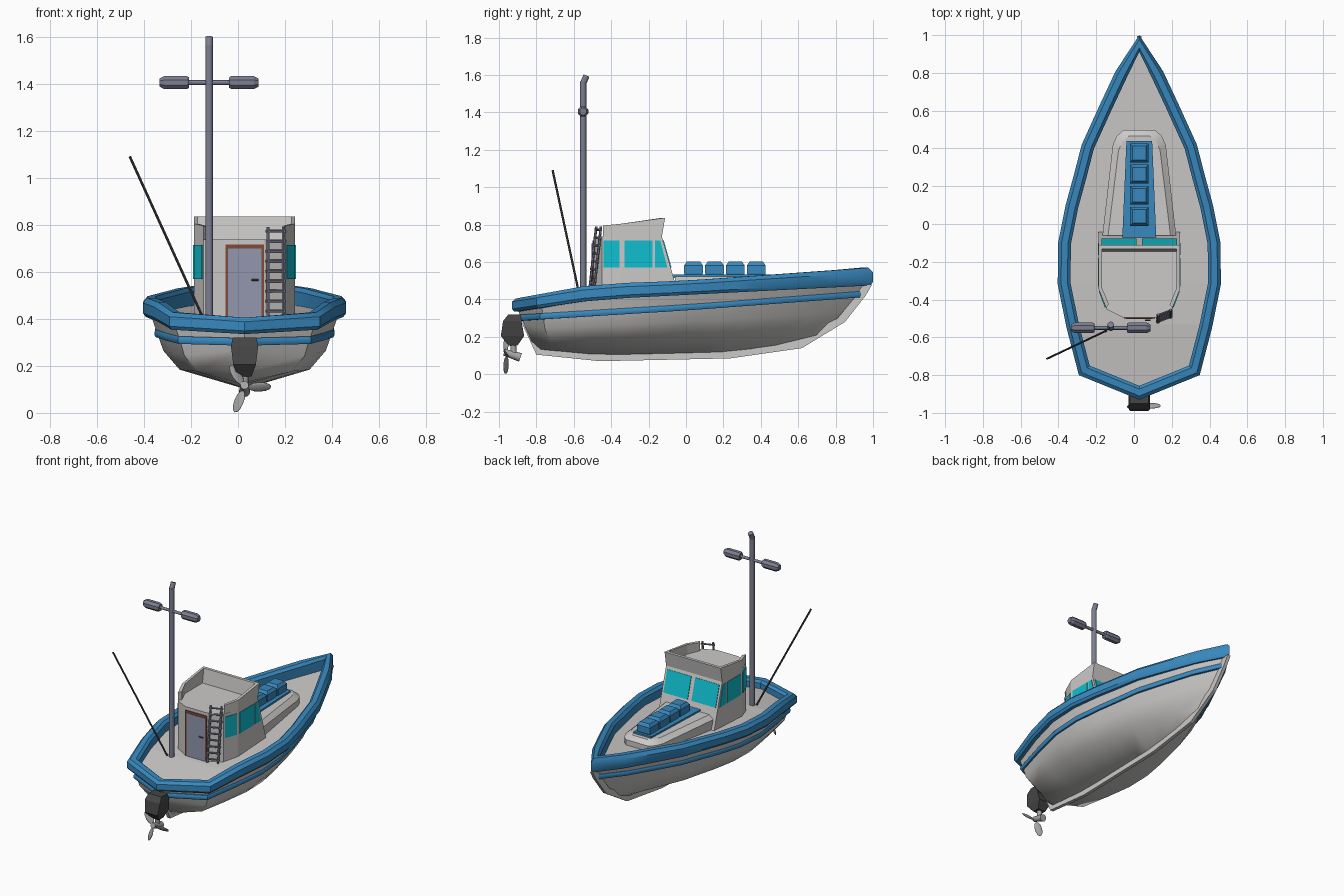
import bpy, bmesh, math
from mathutils import Vector, Matrix

cube = bpy.data.objects.get("Cube")
if cube:
    bpy.data.objects.remove(cube, do_unlink=True)

CX = 0.028  # the hull's centre line


def material(name, r, g, b):
    m = bpy.data.materials.new(name)
    m.use_nodes = True
    m.diffuse_color = (r, g, b, 1)
    m.node_tree.nodes["Principled BSDF"].inputs["Base Color"].default_value = (r, g, b, 1)
    return m


WHITE = material("off white paint", .60, .59, .58)
BLUE = material("blue paint", .04, .25, .52)
GLASS = material("teal glass", .005, .52, .63)
STEEL = material("blue grey steel", .20, .21, .28)
DOOR = material("door grey", .29, .31, .42)
WOOD = material("brown wood", .22, .07, .04)
DARK = material("dark motor grey", .06, .06, .06)
LIGHT = material("propeller grey", .38, .38, .38)


def finish(name, bm, mat, smooth=0):
    bmesh.ops.remove_doubles(bm, verts=bm.verts, dist=1e-5)
    bmesh.ops.recalc_face_normals(bm, faces=bm.faces)
    me = bpy.data.meshes.new(name)
    bm.to_mesh(me)
    bm.free()
    ob = bpy.data.objects.new(name, me)
    bpy.context.collection.objects.link(ob)
    ob.location.x = CX
    me.materials.append(mat)
    if smooth:
        bpy.ops.object.select_all(action='DESELECT')
        ob.select_set(True)
        bpy.context.view_layer.objects.active = ob
        bpy.ops.object.shade_smooth_by_angle(angle=math.radians(smooth))
    return ob


def loft(name, rings, mat, smooth=0, caps=True, closed=False):
    """Skin matching closed rings of points."""
    bm = bmesh.new()
    vs = [[bm.verts.new(p) for p in r] for r in rings]
    n = len(rings[0])
    pairs = list(zip(vs, vs[1:])) + ([(vs[-1], vs[0])] if closed else [])
    for a, b in pairs:
        for i in range(n):
            j = (i + 1) % n
            bm.faces.new((a[i], a[j], b[j], b[i]))
    if caps and not closed:
        bm.faces.new(vs[0])
        bm.faces.new(vs[-1])
    return finish(name, bm, mat, smooth)


def tube(name, a, b, r, mat, sides=8, r2=None):
    a, b = Vector(a), Vector(b)
    bm = bmesh.new()
    rot = (b - a).to_track_quat('Z', 'Y').to_matrix().to_4x4()
    bmesh.ops.create_cone(bm, cap_ends=True, segments=sides, radius1=r, radius2=r2 or r,
                          depth=(b - a).length, matrix=Matrix.Translation((a + b) / 2) @ rot)
    return finish(name, bm, mat, 50)


def plate(name, pts, mat, t=.004):
    p = [Vector(q) for q in pts]
    n = (p[1] - p[0]).cross(p[2] - p[0]).normalized() * t
    return loft(name, [[q - n for q in p], [q + n for q in p]], mat)


def rect(hx, y0, y1, z):
    return [(-hx, y0, z), (hx, y0, z), (hx, y1, z), (-hx, y1, z)]


def lerp(table):
    """Piecewise linear function through (input, output) pairs."""
    def f(v):
        for (a, fa), (b, fb) in zip(table, table[1:]):
            if v <= b:
                break
        return fa + (fb - fa) * (v - a) / (b - a)
    return f


# Plan outline of the hull, from bow to stern on the left side
HALF = [(0, 1), (.125, .81), (.205, .64), (.305, .42), (.345, .265), (.39, .1),
        (.43, -.1), (.432, -.32), (.385, -.55), (.32, -.8), (0, -.93)]


def outline(ratio, y0, y1):
    h = [(x * ratio, y0 + (y + .93) / 1.93 * (y1 - y0)) for x, y in HALF]
    return h + [(-x, y) for x, y in h[-2:0:-1]]


def band(name, loop, section, mat):
    """Sweep a section of (inward distance, height function) round a plan outline."""
    pts, n, rings = [Vector(p) for p in loop], len(loop), []
    for i, p in enumerate(pts):
        t1 = (p - pts[i - 1]).normalized()
        t2 = (pts[(i + 1) % n] - p).normalized()
        t = (t1 + t2).normalized()
        miter = min(1 / max(t.dot(t1), .1), 1.3)
        inward = Vector((t.y, -t.x)) * miter
        rings.append([(*(p + inward * d), z(p.y)) for d, z in section])
    return loft(name, rings, mat, 35, closed=True)


rail_low = lerp([(-.93, .335), (-.48, .40), (1, .475)])
rail_top = lerp([(-.93, .405), (-.48, .483), (0, .50), (1, .57)])
strip_z = lerp([(-.9, .302), (0, .357), (1, .432)])
chine_z = lerp([(-.83, .175), (0, .19), (.72, .21)])
keel_z = lerp([(-.78, .13), (-.46, .10), (.235, .115), (.6, .165)])


def rail_at(f):
    return lambda y: rail_low(y) + f * (rail_top(y) - rail_low(y))


# Hull skin, level by level from gunwale to keel
levels = [(.93, -.9, .975, rail_at(.2)), (.86, -.885, .93, strip_z),
          (.80, -.87, .84, lambda y: strip_z(y) * .8 - .005 + .03 * (y < -.8)),
          (.64, -.83, .72, chine_z), (0, -.78, .6, keel_z)]
loft("hull", [[(x, y, z(y)) for x, y in outline(r, a, b)] for r, a, b, z in levels],
     WHITE, 40, caps=False)

# Keel and stem bar
keel = [(.995, .48), (.96, .42), (.85, .28), (.62, .14), (.235, .085), (-.46, .07), (-.8, .105), (-.885, .29)]
inner = [(.94, .48), (.91, .42), (.81, .30), (.59, .185), (.235, .125), (-.46, .11), (-.76, .14), (-.84, .29)]
loft("keel_bar", [[(-.012, *o), (.012, *o), (.012, *i), (-.012, *i)] for o, i in zip(keel, inner)], WHITE)

# Deck, spanned from side to side
bm = bmesh.new()
deck = [(x * .9, y * .96 - .005) for x, y in HALF]
rows = [[bm.verts.new((s * x, y, rail_at(.1)(y))) for s in (-1, 1)] for x, y in deck]
for a, b in zip(rows, rows[1:]):
    bm.faces.new((a[0], a[1], b[1], b[0]))
finish("deck", bm, WHITE)

# Blue gunwale and rubbing strip
band("gunwale", outline(1, -.93, 1),
     [(.012, rail_at(0)), (0, rail_at(.2)), (0, rail_at(.75)), (.018, rail_at(1)),
      (.052, rail_at(1)), (.068, rail_at(.8)), (.068, rail_at(0))], BLUE)
band("rubbing_strip", outline(.885, -.905, .955),
     [(d, lambda y, h=h: strip_z(y) + h) for d, h in
      [(.005, -.016), (0, -.008), (0, .008), (.005, .016), (.03, .016), (.03, -.016)]], BLUE)


# Wheelhouse, with a front wall that leans back
def front_y(z):
    return -.07 - (z - .53) * .286


ROOF = .738
plan = [(.215, -.345), (.175, -.45), (.085, -.495)]


def cabin_ring(z):
    right = [(.215, front_y(z))] + plan
    return [(x, y, z) for x, y in right + [(-x, y) for x, y in right[::-1]]]


loft("wheelhouse", [cabin_ring(.37), cabin_ring(ROOF)], WHITE)

# Parapet round the roof, open at the back
side = [(.175, -.445, -.445, .795), (.215, -.345, -.345, .805), (.215, -.13, -.112, .836)]
path = side + [(-x, a, b, h) for x, a, b, h in side[::-1]]
rings = []
for x, low, top, h in path:
    def pull(y):
        return y + (-.28 - y) * .12
    rings.append([(x, low, ROOF - .01), (x, top, h), (x * .92, pull(top), h), (x * .92, pull(low), ROOF - .01)])
loft("roof_parapet", rings, WHITE)

# Windows
Z0, Z1 = .57, .715
for s, label in ((1, "left"), (-1, "right")):
    def pane(name, a, b, lean=0):
        (xa, ya), (xb, yb) = a, b
        plate(label + name, [(s * xa, ya, Z0), (s * xb, yb, Z0),
                             (s * xb, yb - lean, Z1), (s * xa, ya, Z1)], GLASS)
    pane("_rear_window", (.179, -.44), (.211, -.355))
    pane("_middle_window", (.215, -.33), (.215, -.18))
    pane("_fore_window", (.215, -.165), (.215, -.1), .037)
    plate(label + "_windscreen", [(s * x, front_y(z), z) for x, z in
                                  ((.015, Z0), (.2, Z0), (.2, Z1), (.015, Z1))], GLASS)

# Door with wooden frame and handle
def upright(name, hx, top, y, mat):
    plate(name, [(-hx, y, .40), (hx, y, .40), (hx, y, top), (-hx, y, top)], mat)


upright("door_frame", .082, .716, -.497, WOOD)
upright("door", .071, .70, -.500, DOOR)
tube("door_handle", (.03, -.51, .565), (.06, -.51, .565), .005, DARK, 6)

# Ladder against the rear corner
feet = [Vector((.10, -.52, .41)), Vector((.165, -.495, .41))]
lean = Vector((0, .04, .38))
for f, label in zip(feet, ("inner", "outer")):
    tube(label + "_ladder_rail", f, f + lean, .007, STEEL, 6)
out = (feet[1] - feet[0]) * .15
for i in range(9):
    up = lean * (.06 + i * .112)
    tube("ladder_rung", feet[0] + up - out, feet[1] + up + out, .006, STEEL, 6)

# Raised foredeck with blue hatch and four lockers
def trunk_ring(g, z):
    half = [(.195, -.06), (.14, .42), (.12, .465), (.085, .497)]
    r = [(x - g, y - (g if y > 0 else 0), z) for x, y in half]
    return r + [(-x, y, h) for x, y, h in r[::-1]]


loft("raised_foredeck", [trunk_ring(0, .40), trunk_ring(0, .495), trunk_ring(.03, .522)], WHITE, 30)
loft("hatch_strip", [[(-.09, -.075, z), (.09, -.075, z), (.068, .44, z), (-.068, .44, z)]
                     for z in (.515, .533)], BLUE)
for i in range(4):
    y = .04 + i * .112
    loft("locker", [rect(h, y - h, y + h, z) for h, z in
                    ((.044, .525), (.05, .54), (.05, .582), (.036, .602))], BLUE)

# Mast with two lamps
MX, MY = -.151, -.55
tube("mast", (MX, MY, .39), (MX, MY, 1.565), .017, STEEL, 10)
tube("mast_tip", (MX, MY, 1.555), (MX, MY + .018, 1.597), .017, STEEL, 10)
tube("lamp_arm", (MX - .1, MY, 1.405), (MX + .1, MY, 1.405), .010, STEEL)
for s in (-1, 1):
    loft("mast_lamp", [[(MX + s * d, MY + r * math.cos(a), 1.405 + r * math.sin(a))
                        for a in [math.radians(22.5 + 45 * k) for k in range(8)]]
                       for d, r in ((.085, .024), (.095, .03), (.19, .03), (.21, .019))], STEEL)
tube("whip_aerial", (-.175, -.565, .40), (-.488, -.713, 1.09), .006, DARK, 6)

# Outboard motor and propeller
loft("outboard_motor", [rect(h, a, b, z) for h, a, b, z in
                        ((.03, -.95, -.90, .155), (.048, -.99, -.865, .205),
                         (.058, -.978, -.88, .285), (.05, -.95, -.885, .32))], DARK)
tube("motor_leg", (0, -.925, .17), (0, -.92, .10), .016, LIGHT)
tube("propeller_hub", (0, -.885, .09), (0, -.972, .118), .024, LIGHT, 10, .018)
for angle in (2, 122, 248):
    bm = bmesh.new()
    bmesh.ops.create_uvsphere(bm, u_segments=10, v_segments=6, radius=1)
    bm.transform(Matrix.Translation((0, -.962, .108))
                 @ Matrix.Rotation(-math.radians(angle), 4, 'Y')
                 @ Matrix.Translation((.064, 0, 0))
                 @ Matrix.Rotation(math.radians(35), 4, 'X')
                 @ Matrix.Diagonal((.052, .006, .024, 1)))
    finish("propeller_blade", bm, LIGHT, 60)
